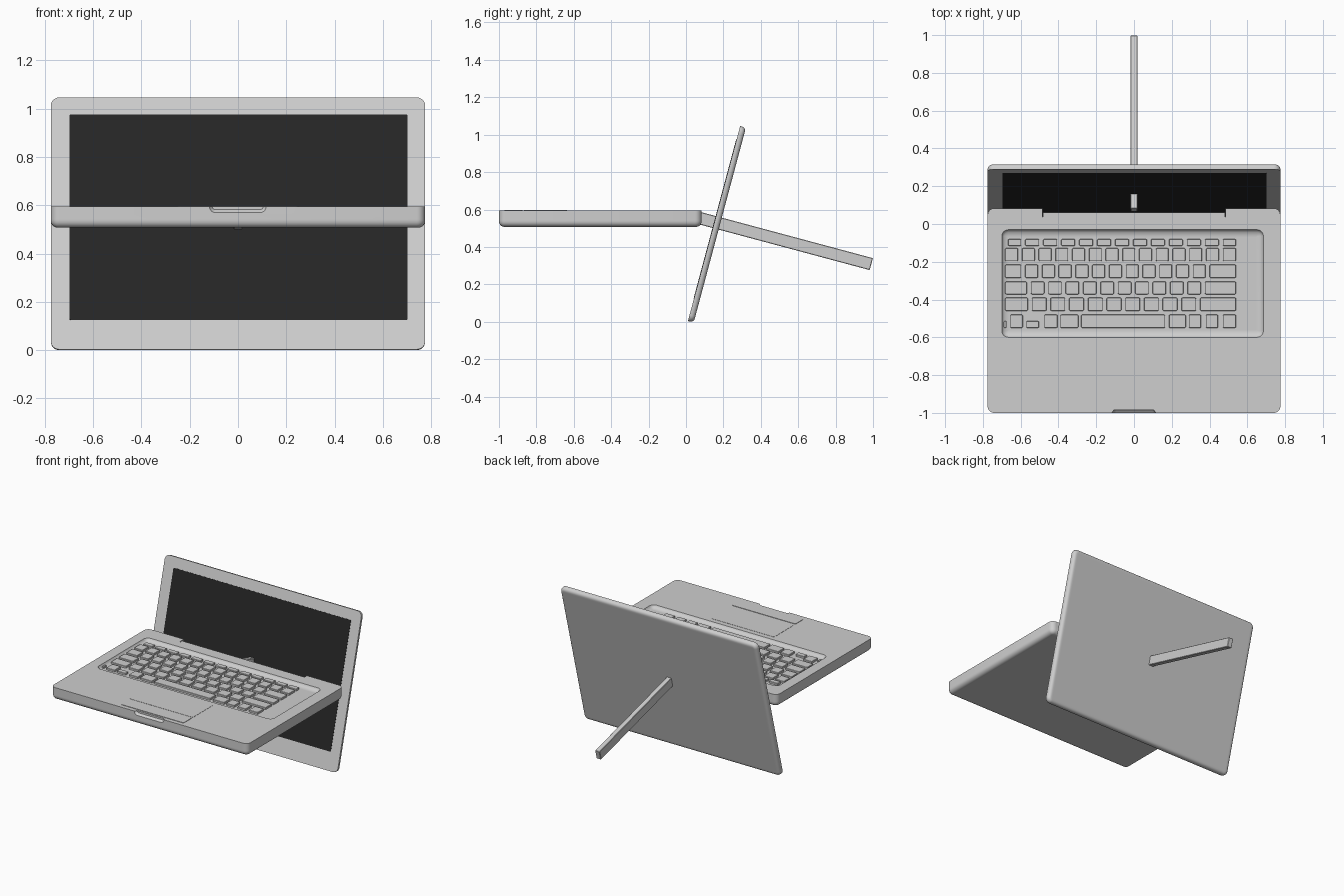
import bpy, bmesh
from math import sin, cos, pi, radians
from mathutils import Matrix, Vector

cube = bpy.data.objects.get("Cube")
if cube:
    bpy.data.objects.remove(cube, do_unlink=True)


def material(name, value):
    m = bpy.data.materials.new(name)
    m.use_nodes = True
    m.diffuse_color = (value, value, value, 1)
    m.node_tree.nodes["Principled BSDF"].inputs["Base Color"].default_value = (value, value, value, 1)
    return m


GREY = material("light grey plastic", 0.62)
BLACK = material("black glass", 0.019)


def finish(name, bm, mat, matrix=Matrix()):
    bmesh.ops.recalc_face_normals(bm, faces=bm.faces)
    mesh = bpy.data.meshes.new(name)
    bm.to_mesh(mesh)
    bm.free()
    mesh.transform(matrix)
    mesh.materials.append(mat)
    obj = bpy.data.objects.new(name, mesh)
    bpy.context.collection.objects.link(obj)
    return obj


def add_slab(bm, x0, x1, y0, y1, radius, profile, steps=6):
    """Stack rounded rectangles, one per (inset, height) pair, and cap both ends."""
    rings = []
    for inset, z in profile:
        r = max(radius - inset, 0.003)
        ring = []
        for k, (sx, sy) in enumerate([(1, 1), (-1, 1), (-1, -1), (1, -1)]):
            cx = (x1 - inset - r) if sx > 0 else (x0 + inset + r)
            cy = (y1 - inset - r) if sy > 0 else (y0 + inset + r)
            for i in range(steps + 1):
                a = (k + i / steps) * pi / 2
                ring.append(bm.verts.new((cx + r * cos(a), cy + r * sin(a), z)))
        rings.append(ring)
    n = len(rings[0])
    for a, b in zip(rings, rings[1:]):
        for i in range(n):
            j = (i + 1) % n
            bm.faces.new((a[i], a[j], b[j], b[i]))
    bm.faces.new(rings[0][::-1])
    bm.faces.new(rings[-1])


def slab(name, x0, x1, y0, y1, radius, profile, mat=GREY, matrix=Matrix(), steps=6):
    bm = bmesh.new()
    add_slab(bm, x0, x1, y0, y1, radius, profile, steps)
    return finish(name, bm, mat, matrix)


def round_edge(r, z, steps=5):
    """Profile of a quarter round that ends in a flat face at height z."""
    arc = [(r * (1 - cos(i * pi / 2 / steps)), z + r * (1 - sin(i * pi / 2 / steps)))
           for i in range(steps + 1)]
    return arc + [(r + 0.01, z)]


def activate(obj):
    bpy.ops.object.select_all(action='DESELECT')
    obj.select_set(True)
    bpy.context.view_layer.objects.active = obj


def smooth(obj):
    activate(obj)
    bpy.ops.object.shade_smooth_by_angle(angle=radians(35))


def cut(target, cutter):
    activate(target)
    mod = target.modifiers.new("cut", 'BOOLEAN')
    mod.operation = 'DIFFERENCE'
    mod.solver = 'EXACT'
    mod.object = cutter
    bpy.ops.object.modifier_apply(modifier=mod.name)
    bpy.data.objects.remove(cutter, do_unlink=True)


DECK, BOTTOM = 0.595, 0.507
FLOOR, KEY_TOP = 0.574, 0.588

# Base with a rounded underside
base = slab("base", -0.775, 0.775, -1.0, 0.083, 0.035,
            [(0, DECK), (0, BOTTOM + 0.036)] + round_edge(0.03, BOTTOM))

# Keyboard tray with soft sloping walls
cut(base, slab("tray_cutter", -0.70, 0.685, -0.60, -0.03, 0.035,
               [(-0.003, DECK + 0.02), (0, DECK), (0.004, DECK - 0.009),
                (0.014, DECK - 0.017), (0.032, FLOOR), (0.04, FLOOR)]))
# Hinge notch at the rear
cut(base, slab("notch_cutter", -0.485, 0.485, 0.035, 0.2, 0.004,
               [(0, BOTTOM - 0.1), (0, DECK + 0.1)], steps=1))
# Thumb scoop in the front edge
scoop_frame = Matrix.Translation((0, -1, DECK)) @ Matrix.Rotation(pi / 2, 4, 'X')
cut(base, slab("scoop_cutter", -0.118, 0.116, -0.025, 0.05, 0.024,
               [(-0.01, 0.01), (0, 0), (0.012, -0.016)], matrix=scoop_frame))
smooth(base)

# Hinge bar filling part of the notch
smooth(slab("hinge_bar", -0.483, 0.483, 0.033, 0.062, 0.004,
            [(0, DECK - 0.004), (0, BOTTOM + 0.018), (0.006, BOTTOM + 0.01)], steps=2))

# Keyboard: each row holds its start, end, first key, last key, key count, back and front
keys = bmesh.new()


def add_key(x0, x1, y0, y1):
    add_slab(keys, x0, x1, y0, y1, 0.006,
             [(0, FLOOR - 0.002), (0, KEY_TOP - 0.002), (0.002, KEY_TOP)], 2)


GAP = 0.021
rows = [(-0.667, 0.07, 0.07, 13, -0.08, -0.116),
        (-0.682, 0.068, 0.07, 14, -0.128, -0.197),
        (-0.682, 0.085, 0.14, 13, -0.215, -0.285),
        (-0.682, 0.115, 0.165, 12, -0.305, -0.372),
        (-0.682, 0.12, 0.19, 11, -0.39, -0.46)]
for start, first, last, count, back, front in rows:
    middle = (0.54 - start - first - last - GAP * (count - 1)) / (count - 2)
    x = start
    for i in range(count):
        width = first if i == 0 else last if i == count - 1 else middle
        add_key(x, x + width, front, back)
        x += width + GAP

# Bottom row with the space bar
for x0, x1 in [(-0.655, -0.588), (-0.475, -0.405), (-0.39, -0.295), (-0.28, 0.165),
               (0.185, 0.275), (0.29, 0.355), (0.38, 0.445), (0.47, 0.54)]:
    add_key(x0, x1, -0.55, -0.48)
add_key(-0.57, -0.503, -0.55, -0.514)
add_key(-0.69, -0.675, -0.55, -0.514)
finish("keyboard_keys", keys, GREY)

# Trackpad and its button
slab("trackpad", -0.25, 0.25, -0.865, -0.635, 0.012, [(0, DECK - 0.003), (0, DECK + 0.0015)])
slab("trackpad_button", -0.25, 0.25, -0.97, -0.875, 0.012,
     [(0, DECK - 0.003), (0, DECK + 0.003)])

# Leaning display lid: local z is the front of the panel
lid_frame = Matrix.Translation((0, 0.15, 0.525)) @ Matrix.Rotation(radians(75), 4, 'X')
smooth(slab("lid", -0.775, 0.775, -0.54, 0.54, 0.035,
            [(0, 0), (0, -0.008)] + round_edge(0.022, -0.032), matrix=lid_frame))
slab("display", -0.697, 0.702, -0.414, 0.467, 0.003,
     [(0, -0.002), (0, 0.002)], BLACK, lid_frame, 1)

# Support arm running through the lid, square to it
arm_frame = Matrix.Translation((0, 0.532, 0.431)) @ Matrix.Rotation(radians(-15), 4, 'X')
slab("support_arm", -0.018, 0.018, -0.475, 0.475, 0.003,
     [(0.003, -0.033), (0, -0.03), (0, 0.03), (0.003, 0.033)], matrix=arm_frame, steps=1)
